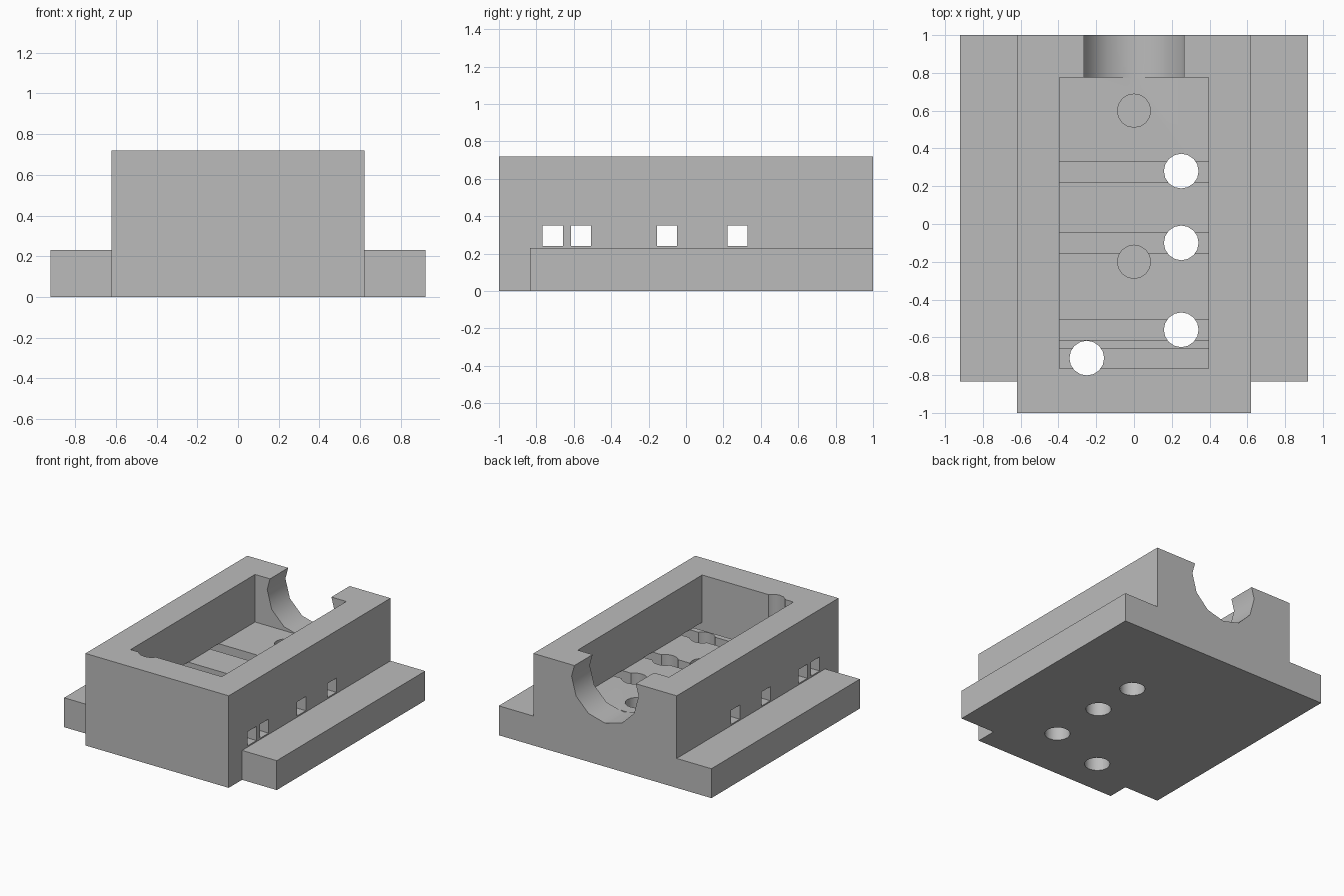
import bpy, bmesh, math
from mathutils import Matrix

cube = bpy.data.objects.get("Cube")
if cube:
    bpy.data.objects.remove(cube, do_unlink=True)

grey = bpy.data.materials.new("plain grey")
grey.use_nodes = True
GREY = (0.5, 0.5, 0.5, 1)
grey.diffuse_color = GREY
grey.node_tree.nodes["Principled BSDF"].inputs["Base Color"].default_value = GREY


def make_object(name, bm):
    bmesh.ops.recalc_face_normals(bm, faces=bm.faces)
    mesh = bpy.data.meshes.new(name)
    bm.to_mesh(mesh)
    bm.free()
    mesh.materials.append(grey)
    obj = bpy.data.objects.new(name, mesh)
    bpy.context.collection.objects.link(obj)
    return obj


def box(name, x0, x1, y0, y1, z0, z1):
    bm = bmesh.new()
    matrix = (Matrix.Translation(((x0 + x1) / 2, (y0 + y1) / 2, (z0 + z1) / 2))
              @ Matrix.Diagonal((x1 - x0, y1 - y0, z1 - z0, 1)))
    bmesh.ops.create_cube(bm, size=1, matrix=matrix)
    return make_object(name, bm)


def cylinder(name, centre, radius, depth, sides, turn=Matrix()):
    bm = bmesh.new()
    bmesh.ops.create_cone(bm, cap_ends=True, segments=sides, radius1=radius,
                          radius2=radius, depth=depth,
                          matrix=Matrix.Translation(centre) @ turn)
    return make_object(name, bm)


def cut(target, cutter):
    cutter.hide_render = True
    mod = target.modifiers.new("cut", 'BOOLEAN')
    mod.operation = 'DIFFERENCE'
    mod.solver = 'EXACT'
    mod.object = cutter
    bpy.context.view_layer.objects.active = target
    bpy.ops.object.modifier_apply(modifier=mod.name)
    bpy.data.objects.remove(cutter, do_unlink=True)


# Housing: stepped cross-section with side flanges, extruded front to back
half = [(0.92, 0), (0.92, 0.23), (0.62, 0.23), (0.62, 0.72)]
outline = half + [(-x, z) for x, z in reversed(half)]
bm = bmesh.new()
face = bm.faces.new([bm.verts.new((x, -1, z)) for x, z in outline])
ext = bmesh.ops.extrude_face_region(bm, geom=[face])
bmesh.ops.translate(bm, vec=(0, 2, 0),
                    verts=[v for v in ext["geom"] if isinstance(v, bmesh.types.BMVert)])
housing = make_object("housing", bm)

# Flanges stop short of the front
cut(housing, box("right_flange_trim", -1.1, -0.62, -1.1, -0.835, -0.1, 0.5))
cut(housing, box("left_flange_trim", 0.62, 1.1, -1.1, -0.835, -0.1, 0.5))

# Open pocket
FLOOR = 0.348
cut(housing, box("pocket", -0.395, 0.395, -0.764, 0.775, FLOOR, 1))

# Half-round opening in the back wall
cut(housing, cylinder("back_opening", (0, 0.97, 0.63), 0.29, 0.4, 12,
                      Matrix.Rotation(math.radians(90), 4, 'X')))

# Square channels running through both side walls
for y in (-0.766, -0.615, -0.156, 0.221):
    cut(housing, box("channel", -1, 1, y, y + 0.108, 0.24, 0.35))

# Through holes
for x, y in ((0.25, 0.28), (0.25, -0.10), (0.25, -0.56), (-0.25, -0.71)):
    cut(housing, cylinder("through_hole", (x, y, 0.4), 0.092, 1.2, 16))

# Blind holes in the pocket floor
for y in (0.6, -0.2):
    cut(housing, cylinder("blind_hole", (0, y, 0.37), 0.088, 0.5, 16))

# Smooth the round walls, keep corners sharp
bpy.ops.object.select_all(action='DESELECT')
housing.select_set(True)
bpy.context.view_layer.objects.active = housing
bpy.ops.object.shade_smooth_by_angle(angle=math.radians(32))
